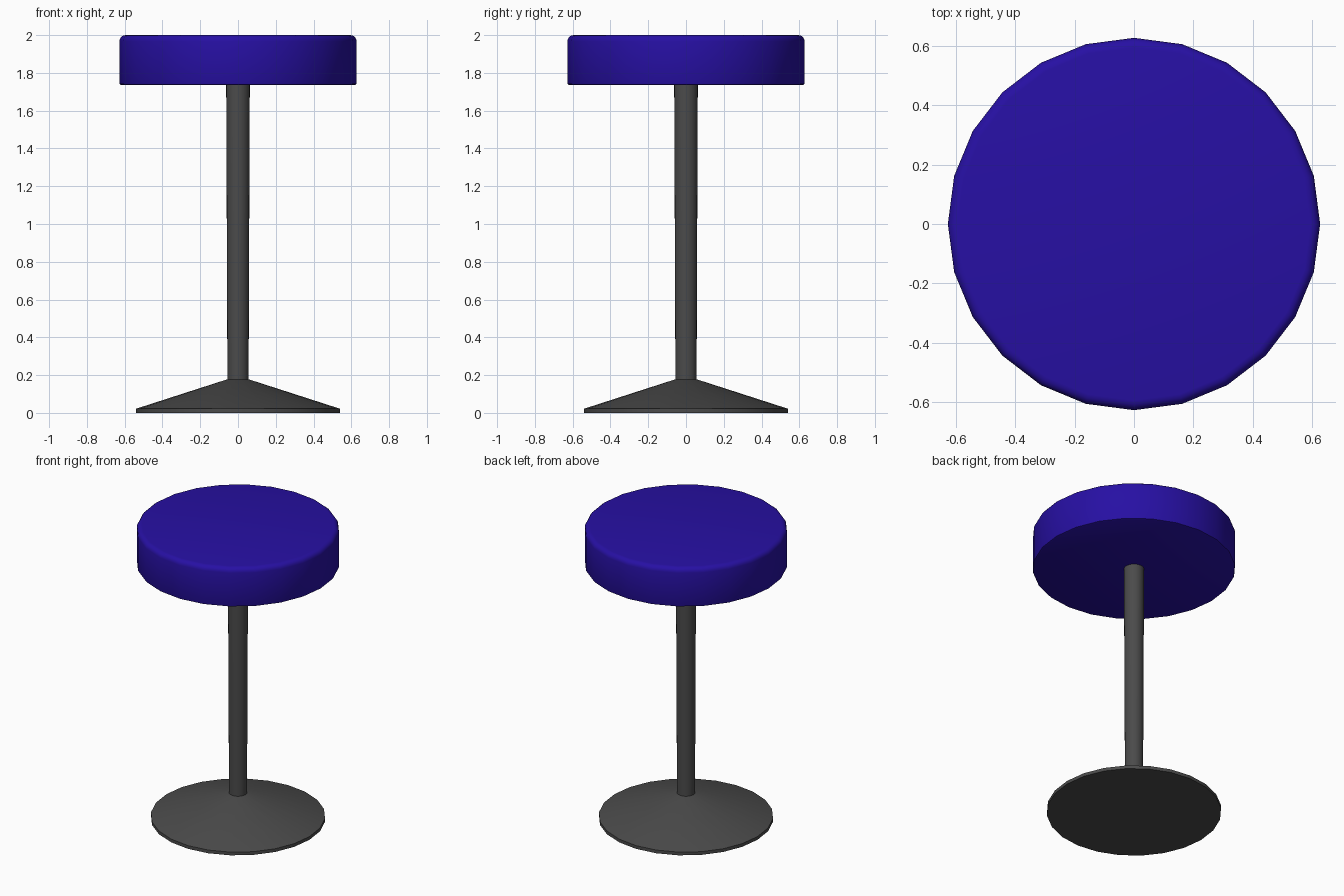
import bpy, bmesh, math

if "Cube" in bpy.data.objects:
    bpy.data.objects.remove(bpy.data.objects["Cube"])

SIDES = 24


def material(name, rgb):
    mat = bpy.data.materials.new(name)
    mat.diffuse_color = (*rgb, 1)
    mat.use_nodes = True
    mat.node_tree.nodes["Principled BSDF"].inputs["Base Color"].default_value = mat.diffuse_color
    return mat


def lathe(name, profile, mat):
    """Revolve a bottom-to-top (radius, z) profile around z, with end caps."""
    bm = bmesh.new()
    rings = []
    for r, z in profile:
        angles = [2 * math.pi * i / SIDES for i in range(SIDES)]
        rings.append([bm.verts.new((r * math.cos(a), r * math.sin(a), z)) for a in angles])
    for low, high in zip(rings, rings[1:]):
        for i in range(SIDES):
            j = (i + 1) % SIDES
            bm.faces.new((low[i], low[j], high[j], high[i]))
    bm.faces.new(rings[0][::-1])
    bm.faces.new(rings[-1])
    mesh = bpy.data.meshes.new(name)
    bm.to_mesh(mesh)
    bm.free()
    mesh.materials.append(mat)
    obj = bpy.data.objects.new(name, mesh)
    bpy.context.collection.objects.link(obj)
    bpy.ops.object.select_all(action='DESELECT')
    obj.select_set(True)
    bpy.context.view_layer.objects.active = obj
    bpy.ops.object.shade_smooth_by_angle(angle=math.radians(35))
    return obj


blue = material("blue_upholstery", (0.02, 0.005, 0.37))
dark = material("dark_metal", (0.07, 0.07, 0.07))

# Padded seat: small bevel below, rounder edge on top
top_edge = [(0.595 + 0.033 * math.cos(a), 1.967 + 0.033 * math.sin(a))
            for a in (math.pi / 2 * k / 4 for k in range(5))]
lathe("seat", [(0.618, 1.735), (0.625, 1.738), (0.628, 1.745)] + top_edge, blue)

# Slightly tapered column
lathe("column", [(0.056, 0.17), (0.0625, 1.74)], dark)

# Conical foot with a thin vertical rim
lathe("base", [(0.54, 0.0), (0.54, 0.022), (0.056, 0.178)], dark)
